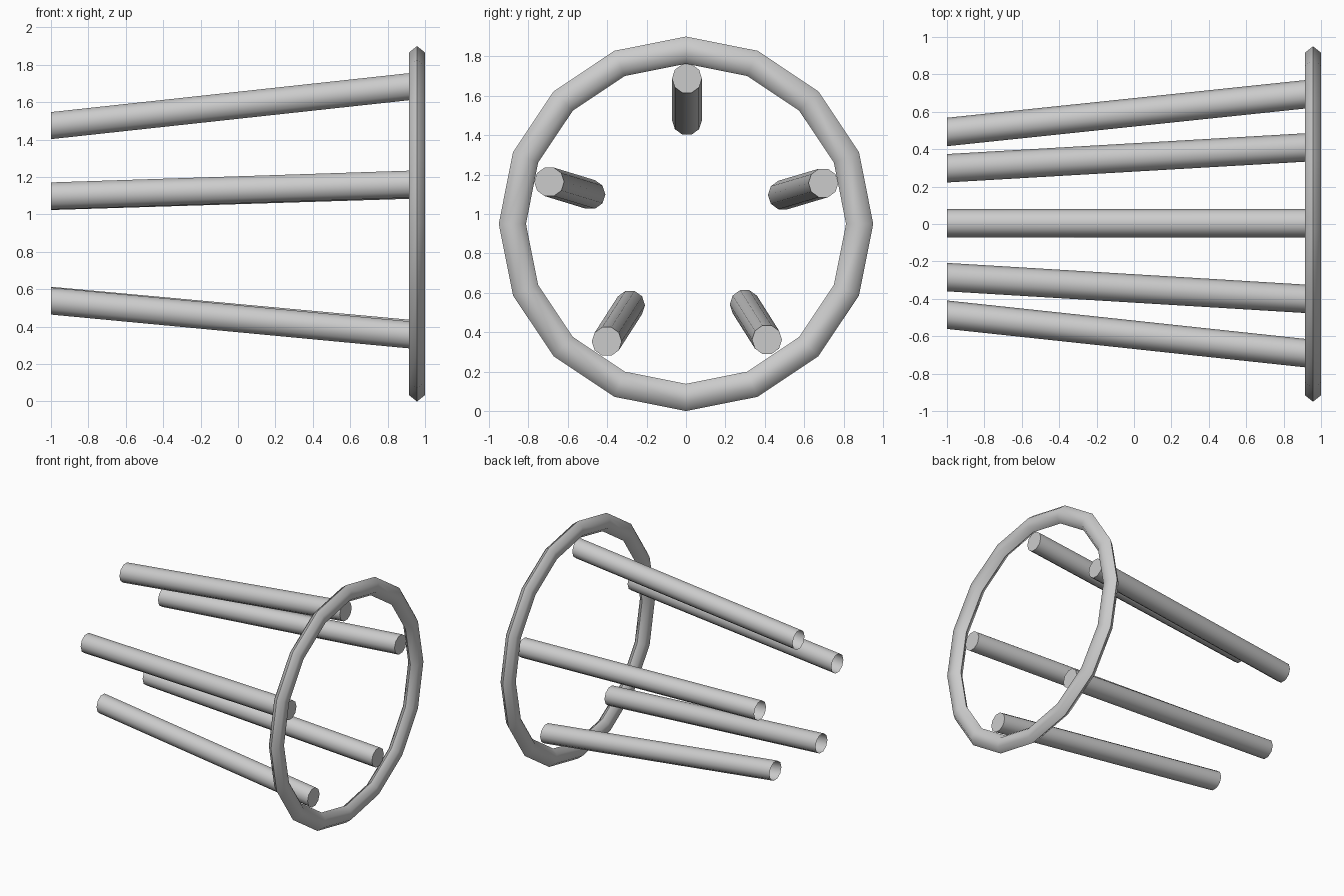
import bpy, bmesh
from math import sin, cos, pi, radians

if "Cube" in bpy.data.objects:
    bpy.data.objects.remove(bpy.data.objects["Cube"])

CZ = 0.95          # height of the ring centre
X_OPEN, X_CAP = -1.0, 0.95
R_TUBE, SIDES = 0.076, 10


def make_object(name, bm, angle):
    bmesh.ops.recalc_face_normals(bm, faces=bm.faces)
    mesh = bpy.data.meshes.new(name)
    bm.to_mesh(mesh)
    bm.free()
    obj = bpy.data.objects.new(name, mesh)
    bpy.context.collection.objects.link(obj)
    bpy.ops.object.select_all(action='DESELECT')
    bpy.context.view_layer.objects.active = obj
    obj.select_set(True)
    bpy.ops.object.shade_smooth_by_angle(angle=radians(angle))
    return obj


def make_ring(name, x, radius, half_radial, half_width, major=16, minor=6):
    bm = bmesh.new()
    loops = []
    for i in range(major):
        a = 2 * pi * i / major
        loop = []
        for j in range(minor):
            b = 2 * pi * j / minor
            r = radius + half_radial * cos(b)
            w = half_width * sin(b) / sin(pi / 3)
            loop.append(bm.verts.new((x + w, r * sin(a), CZ + r * cos(a))))
        loops.append(loop)
    for i in range(major):
        p, q = loops[i], loops[(i + 1) % major]
        for j in range(minor):
            k = (j + 1) % minor
            bm.faces.new((p[j], q[j], q[k], p[k]))
    return make_object(name, bm, 65)


def make_tube(name, start, end):
    bm = bmesh.new()
    rings = []
    for x, (y, z) in ((X_OPEN, start), (X_CAP, end)):
        rings.append([bm.verts.new((x, y + R_TUBE * cos(2 * pi * i / SIDES),
                                    z + R_TUBE * sin(2 * pi * i / SIDES)))
                      for i in range(SIDES)])
    p, q = rings
    for i in range(SIDES):
        k = (i + 1) % SIDES
        bm.faces.new((p[i], p[k], q[k], q[i]))
    bm.faces.new(q)      # closed at the ring end, open at the other
    return make_object(name, bm, 40)


# Hoop around the wide end
make_ring("hoop", 0.957, 0.881, 0.069, 0.043)

# Five splayed tubes: (y, z) at the open end and at the capped end
tubes = {
    "top_tube": ((0.005, 1.475), (0.005, 1.687)),
    "upper_tube_back": ((0.492, 1.096), (0.697, 1.157)),
    "upper_tube_front": ((-0.485, 1.099), (-0.694, 1.163)),
    "lower_tube_back": ((0.298, 0.541), (0.411, 0.362)),
    "lower_tube_front": ((-0.284, 0.537), (-0.402, 0.353)),
}
for name, (start, end) in tubes.items():
    make_tube(name, start, end)
